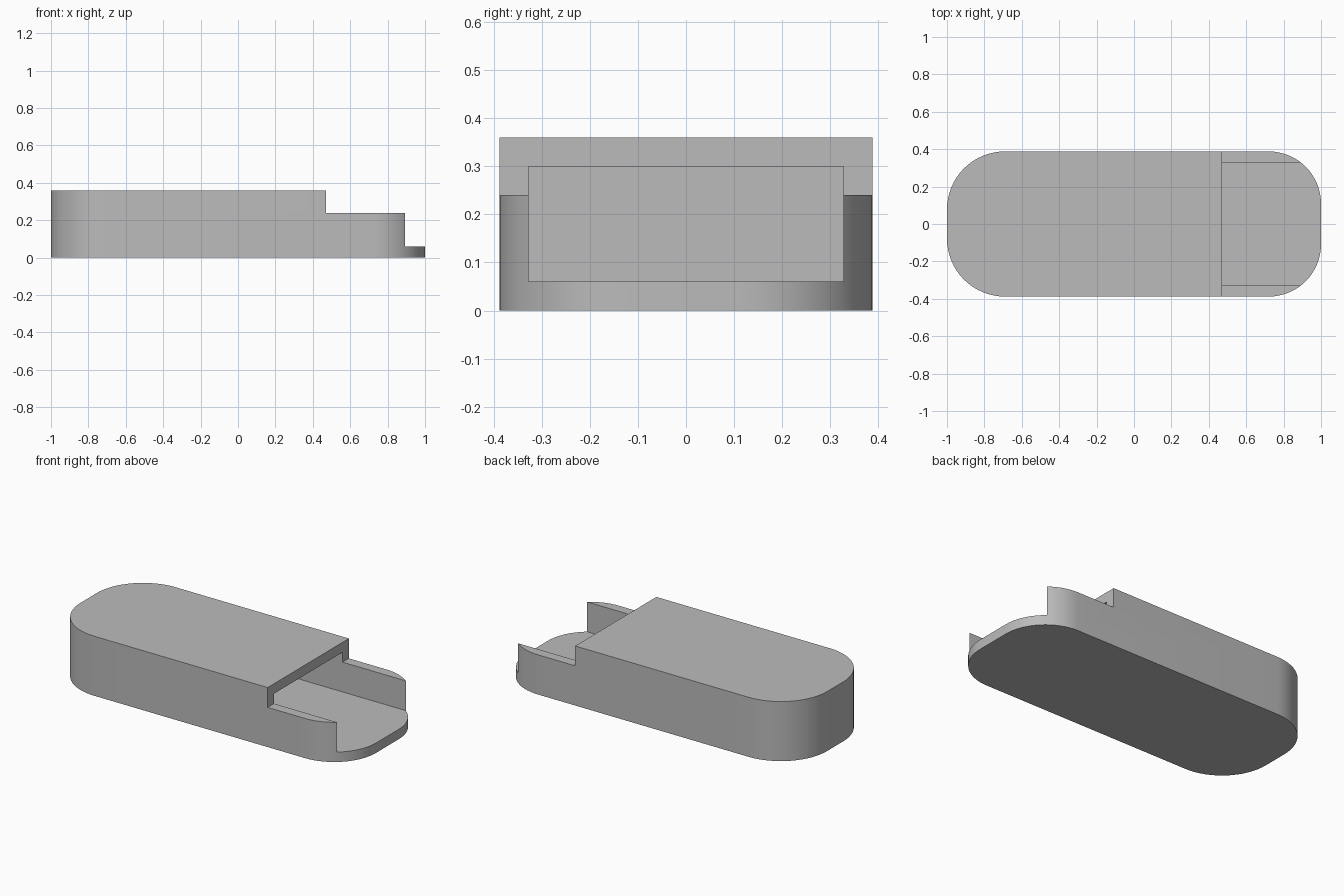
import bpy
import bmesh
import math
from mathutils import Vector

if "Cube" in bpy.data.objects:
    bpy.data.objects.remove(bpy.data.objects["Cube"], do_unlink=True)

HALF_LENGTH, HALF_WIDTH, HEIGHT = 1.0, 0.388, 0.36
CLOSED_RADIUS, OPEN_RADIUS = 0.31, 0.28
CORNER_STEPS = 16

grey = bpy.data.materials.new("plain grey")
grey.use_nodes = True
colour = (0.5, 0.5, 0.5, 1)
grey.diffuse_color = colour
grey.node_tree.nodes["Principled BSDF"].inputs["Base Color"].default_value = colour


def add_object(name, bm):
    bmesh.ops.recalc_face_normals(bm, faces=bm.faces)
    mesh = bpy.data.meshes.new(name)
    bm.to_mesh(mesh)
    bm.free()
    mesh.materials.append(grey)
    obj = bpy.data.objects.new(name, mesh)
    bpy.context.collection.objects.link(obj)
    return obj


def rounded_outline():
    points = []
    corners = [(1, 1, OPEN_RADIUS), (-1, 1, CLOSED_RADIUS),
               (-1, -1, CLOSED_RADIUS), (1, -1, OPEN_RADIUS)]
    for quarter, (sx, sy, radius) in enumerate(corners):
        for step in range(CORNER_STEPS + 1):
            angle = (quarter + step / CORNER_STEPS) * math.pi / 2
            points.append((sx * (HALF_LENGTH - radius) + radius * math.cos(angle),
                           sy * (HALF_WIDTH - radius) + radius * math.sin(angle), 0))
    return points


def box_cutter(name, low, high):
    low, high = Vector(low), Vector(high)
    bm = bmesh.new()
    bmesh.ops.create_cube(bm, size=1)
    bmesh.ops.scale(bm, vec=high - low, verts=bm.verts)
    bmesh.ops.translate(bm, vec=(low + high) / 2, verts=bm.verts)
    cutter = add_object(name, bm)
    cutter.hide_render = True
    return cutter


# Solid case with rounded ends
bm = bmesh.new()
base = bm.faces.new([bm.verts.new(p) for p in rounded_outline()])
extruded = bmesh.ops.extrude_face_region(bm, geom=[base], use_keep_orig=True)
top_verts = [v for v in extruded["geom"] if isinstance(v, bmesh.types.BMVert)]
bmesh.ops.translate(bm, vec=(0, 0, HEIGHT), verts=top_verts)
case = add_object("case_body", bm)

# Lowered side walls at the open end, then the long inner slot
cutters = [box_cutter("step_cutter", (0.47, -0.6, 0.24), (1.2, 0.6, 0.6)),
           box_cutter("slot_cutter", (-0.72, -0.328, 0.06), (1.2, 0.328, 0.30))]

bpy.ops.object.select_all(action='DESELECT')
case.select_set(True)
bpy.context.view_layer.objects.active = case
for cutter in cutters:
    cut = case.modifiers.new(cutter.name, 'BOOLEAN')
    cut.operation = 'DIFFERENCE'
    cut.solver = 'EXACT'
    cut.object = cutter
    bpy.ops.object.modifier_apply(modifier=cut.name)
for cutter in cutters:
    bpy.data.objects.remove(cutter, do_unlink=True)

# Smooth corners with crisp rims
bpy.ops.object.shade_smooth_by_angle(angle=math.radians(30))
